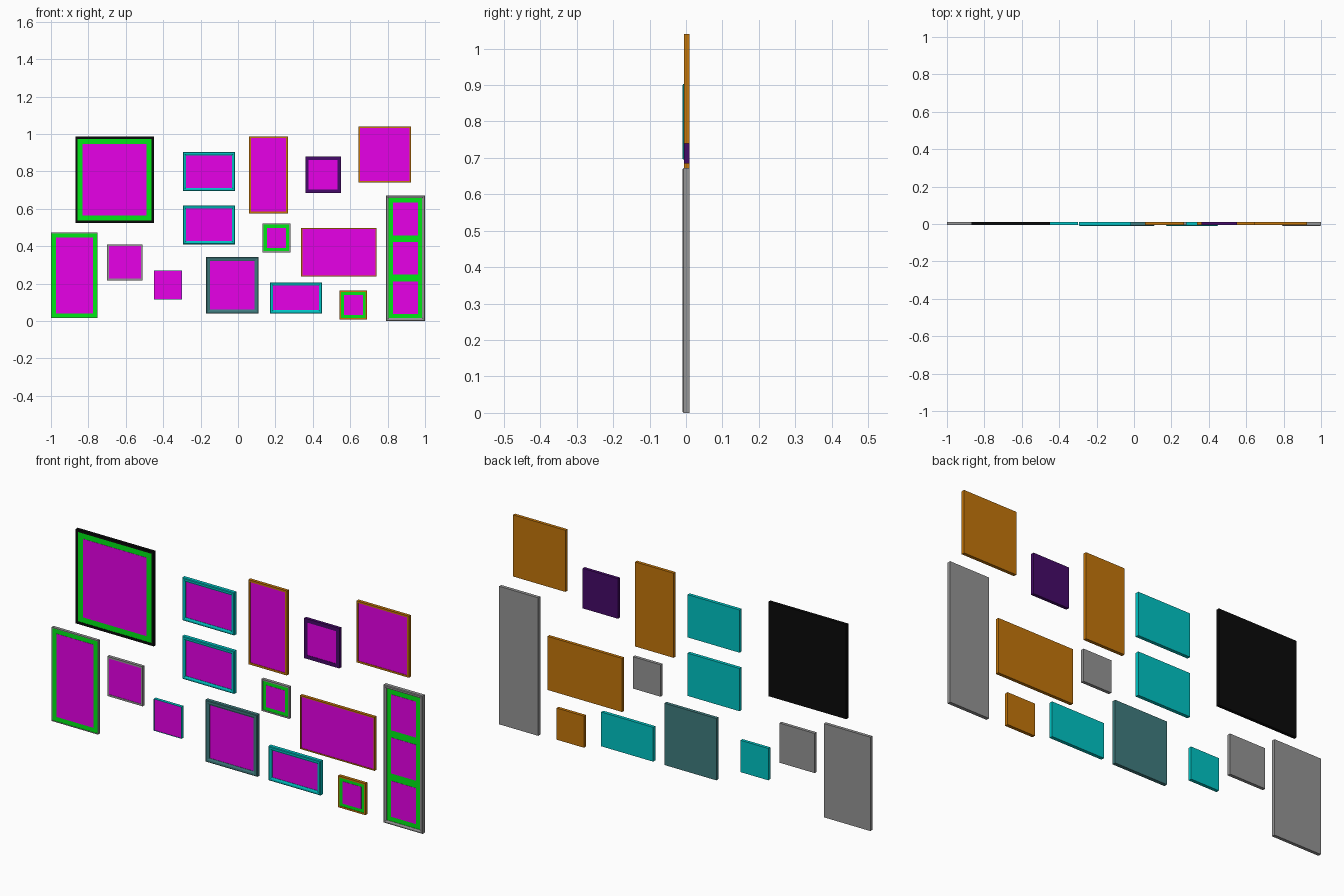
import bpy, bmesh

if "Cube" in bpy.data.objects:
    bpy.data.objects.remove(bpy.data.objects["Cube"], do_unlink=True)


def material(name, rgb):
    m = bpy.data.materials.new(name)
    m.use_nodes = True
    m.diffuse_color = (*rgb, 1)
    m.node_tree.nodes["Principled BSDF"].inputs["Base Color"].default_value = (*rgb, 1)
    return m


MATS = {
    "magenta": material("magenta picture", (0.8, 0, 0.8)),
    "green": material("green mat", (0, 0.8, 0.008)),
    "black": material("black frame", (0.003, 0.003, 0.003)),
    "grey": material("grey frame", (0.3, 0.3, 0.3)),
    "cyan": material("cyan frame", (0, 0.55, 0.55)),
    "teal": material("dark teal frame", (0.05, 0.2, 0.21)),
    "orange": material("orange frame", (0.55, 0.18, 0.003)),
    "purple": material("purple frame", (0.06, 0.003, 0.14)),
}
BACK = 0.0095


def loft(name, rect, rings, colour):
    """Join rectangular loops, each an (inset, y) step, and cap both ends."""
    x0, x1, z0, z1 = rect
    bm = bmesh.new()
    loops = []
    for i, y in rings:
        corners = ((x0 + i, z0 + i), (x1 - i, z0 + i), (x1 - i, z1 - i), (x0 + i, z1 - i))
        loops.append([bm.verts.new((x, y, z)) for x, z in corners])
    for a, b in zip(loops, loops[1:]):
        for k in range(4):
            n = (k + 1) % 4
            bm.faces.new((a[k], a[n], b[n], b[k]))
    bm.faces.new(loops[0][::-1])
    bm.faces.new(loops[-1])
    bmesh.ops.recalc_face_normals(bm, faces=bm.faces)
    me = bpy.data.meshes.new(name)
    bm.to_mesh(me)
    bm.free()
    me.materials.append(MATS[colour])
    ob = bpy.data.objects.new(name, me)
    bpy.context.collection.objects.link(ob)
    return ob


def plate(name, rect, y, colour):
    return loft(name, rect, [(0, y + 0.001), (0, y)], colour)


def shrink(rect, d):
    x0, x1, z0, z1 = rect
    return (x0 + d, x1 - d, z0 + d, z1 - d)


def picture(name, rect, colour, lip, photo=None, moulded=False, windows=None):
    """Frame with a recessed panel, a mat if photo or windows are given, and the picture."""
    floor = -0.003
    if moulded:
        rings = [(0, BACK), (0, -0.007), (0.003, -0.0095), (lip * 0.6, -0.0095),
                 (lip, -0.006), (lip, floor)]
    else:
        rings = [(0, BACK), (0, -0.006), (lip, -0.006), (lip, floor)]
    loft(name + "_frame", rect, rings, colour)
    if photo or windows:
        plate(name + "_mat", shrink(rect, lip), floor - 0.001, "green")
        floor -= 0.001
    for k, w in enumerate(windows or [shrink(rect, photo or lip)]):
        plate(f"{name}_picture_{k + 1}", w, floor - 0.001, "magenta")


# Frames with a green mat
picture("large_square", (-0.87, -0.45, 0.525, 0.985), "black", 0.012, 0.039)
picture("left_portrait", (-1.0, -0.75, 0.015, 0.472), "grey", 0.004, 0.026)
picture("small_matted", (0.13, 0.28, 0.367, 0.522), "grey", 0.007, 0.024)
picture("bottom_small", (0.543, 0.69, 0.008, 0.162), "orange", 0.008, 0.023)

# Frames without a mat
picture("small_grey", (-0.70, -0.51, 0.217, 0.41), "grey", 0.009)
picture("frameless", (-0.45, -0.30, 0.115, 0.27), "cyan", 0.002)
for k, z in enumerate((0.695, 0.41)):
    picture(f"landscape_{k + 1}", (-0.295, -0.015, z, z + 0.208), "cyan", 0.017, moulded=True)
picture("centre_portrait", (0.06, 0.267, 0.575, 0.987), "orange", 0.01)
picture("small_purple", (0.36, 0.55, 0.685, 0.88), "purple", 0.018)
picture("upper_right", (0.643, 0.925, 0.74, 1.04), "orange", 0.009)
picture("wide_right", (0.338, 0.74, 0.237, 0.498), "orange", 0.006)
picture("lower_centre", (-0.17, 0.11, 0.04, 0.341), "teal", 0.021, moulded=True)
picture("lower_landscape", (0.17, 0.45, 0.04, 0.207), "cyan", 0.018, moulded=True)

# Tall frame with three stacked pictures
picture("tall", (0.79, 1.0, 0, 0.672), "grey", 0.015, moulded=True,
        windows=[(0.828, 0.963, z, z + 0.175) for z in (0.037, 0.248, 0.458)])
